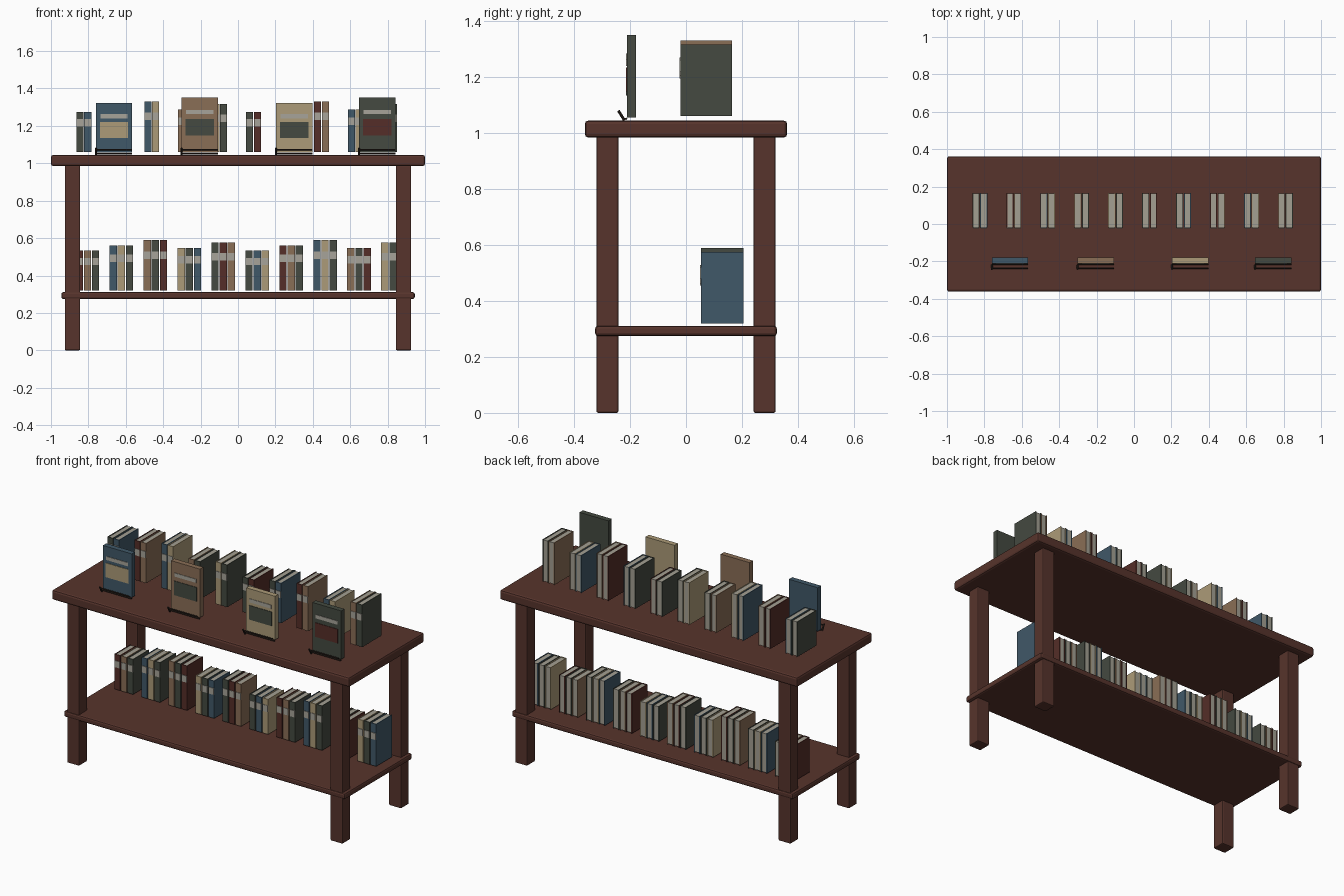
import bpy
import bmesh
from mathutils import Matrix, Vector

if "Cube" in bpy.data.objects:
    bpy.data.objects.remove(bpy.data.objects["Cube"], do_unlink=True)


def material(name, r, g, b):
    m = bpy.data.materials.new(name)
    m.use_nodes = True
    m.diffuse_color = (r, g, b, 1)
    bsdf = m.node_tree.nodes["Principled BSDF"]
    bsdf.inputs["Base Color"].default_value = (r, g, b, 1)
    bsdf.inputs["Roughness"].default_value = 0.8
    return m


WOOD = material("dark wood", .095, .034, .025)
GREEN = material("dark green cloth", .058, .068, .052)
RED = material("dark red cloth", .089, .027, .021)
BLUE = material("slate blue cloth", .051, .098, .138)
BROWN = material("brown cloth", .254, .156, .093)
TAN = material("tan cloth", .413, .328, .188)
PAGES = material("page grey", .37, .35, .29)
LABEL = material("label grey", .39, .37, .32)
METAL = material("dark metal", .03, .02, .015)
PALETTE = [GREEN, RED, BLUE, BROWN, TAN, GREEN]


def add_box(bm, lo, hi, index=0):
    """Axis-aligned box between two corners, with a material slot."""
    lo, hi = Vector(lo), Vector(hi)
    mat = Matrix.Translation((lo + hi) / 2) @ Matrix.Diagonal((*(hi - lo), 1))
    verts = bmesh.ops.create_cube(bm, size=1, matrix=mat)["verts"]
    for face in {f for v in verts for f in v.link_faces}:
        face.material_index = index


def finish(bm, name, mats, bevel=0):
    mesh = bpy.data.meshes.new(name)
    bm.to_mesh(mesh)
    bm.free()
    for m in mats:
        mesh.materials.append(m)
    obj = bpy.data.objects.new(name, mesh)
    bpy.context.collection.objects.link(obj)
    if bevel:
        mod = obj.modifiers.new("soft edges", "BEVEL")
        mod.width = bevel
        mod.segments = 2
    return obj


def block(name, lo, hi, mat, bevel):
    bm = bmesh.new()
    add_box(bm, lo, hi)
    finish(bm, name, [mat], bevel)


def rod(bm, a, b, radius=.004):
    a, b = Vector(a), Vector(b)
    d = b - a
    mat = Matrix.Translation((a + b) / 2) @ d.to_track_quat("Z", "Y").to_matrix().to_4x4()
    bmesh.ops.create_cone(bm, cap_ends=True, segments=8, radius1=radius,
                          radius2=radius, depth=d.length, matrix=mat)


def book(name, x, y, z, width, depth, height, cloth):
    """Upright book: two boards, a spine, a page block and a spine label."""
    board = .005
    bm = bmesh.new()
    add_box(bm, (x, y, z), (x + board, y + depth, z + height))
    add_box(bm, (x + width - board, y, z), (x + width, y + depth, z + height))
    add_box(bm, (x + board, y, z), (x + width - board, y + board, z + height))
    add_box(bm, (x + board, y + board, z + .003),
            (x + width - board, y + depth - .003, z + height - .003), 1)
    mid = z + .155 + (height - .213) * .6
    add_box(bm, (x + .002, y - .003, mid - .02), (x + width - .002, y, mid + .02), 2)
    finish(bm, name, [cloth, PAGES, LABEL])


# Table: top, lower shelf and four legs
block("table_top", (-1, -.362, .985), (1, .362, 1.045), WOOD, .012)
block("lower_shelf", (-.945, -.325, .275), (.945, .325, .311), WOOD, .01)
for sx, side in ((-1, "right"), (1, "left")):
    for sy, end in ((-1, "front"), (1, "back")):
        x, y = sx * .885, sy * .281
        block(f"{end}_{side}_leg", (x - .041, y - .039, 0),
              (x + .041, y + .039, .99), WOOD, .006)

# Ten groups of books on each level; cloth and height follow a cycle
for i in range(10):
    height = .213 + .0143 * ((2 * i) % 5)
    for j in range(2):
        book(f"upper_book_{i}_{j}", -.864 + .1815 * i + .0415 * j, -.02, 1.061,
             .038, .185, height, PALETTE[(i + 2 * j) % 6])
    for j in range(3):
        book(f"lower_book_{i}_{j}", -.868 + .1815 * i + .0435 * j, .053, .32,
             .039, .152, height, PALETTE[(i + 1 + 2 * j) % 6])

# Display books facing forward, each with a wire rest
DISPLAY = [(-.663, .265, BLUE, TAN), (-.205, .295, BROWN, GREEN),
           (.3, .265, TAN, GREEN), (.744, .295, GREEN, RED)]
for i, (x, height, cloth, panel) in enumerate(DISPLAY):
    base = 1.057
    bm = bmesh.new()
    add_box(bm, (x - .097, -.211, base), (x + .097, -.179, base + height))
    title = base + height * .735
    add_box(bm, (x - .073, -.214, title - .011), (x + .073, -.211, title + .011), 1)
    mid = base + height * .46
    add_box(bm, (x - .076, -.214, mid - .043), (x + .076, -.211, mid + .043), 2)
    finish(bm, f"display_book_{i}", [cloth, LABEL, panel])

    bm = bmesh.new()
    left, right = x - .097, x + .097
    rod(bm, (left, -.236, 1.073), (right, -.236, 1.073))
    rod(bm, (left, -.214, 1.052), (right, -.214, 1.052))
    rod(bm, (left, -.242, 1.081), (left, -.22, 1.046), .005)
    finish(bm, f"display_rest_{i}", [METAL])
